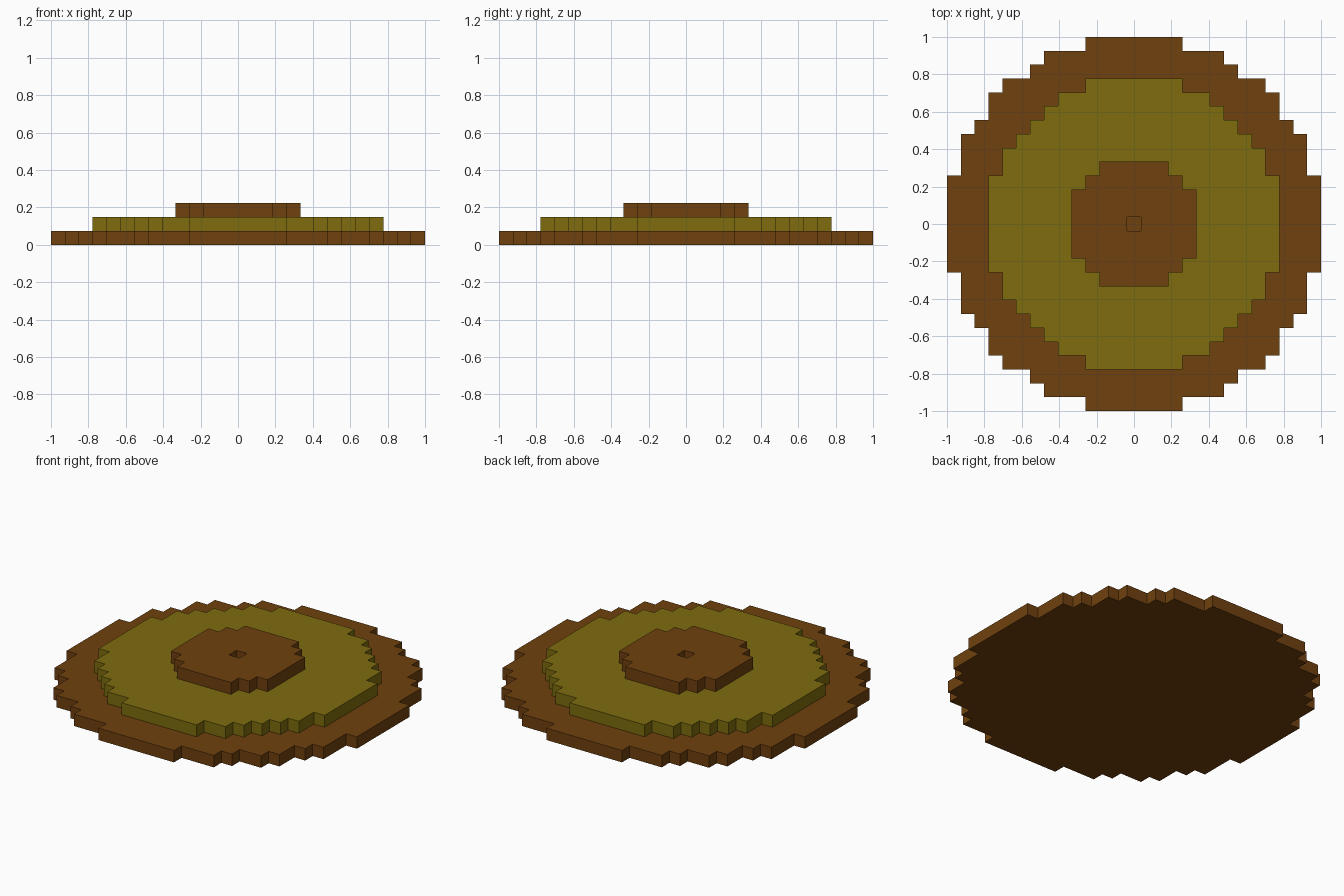
import bpy, bmesh
from mathutils import Vector

if "Cube" in bpy.data.objects:
    bpy.data.objects.remove(bpy.data.objects["Cube"])

CELL = 2 / 27  # the model is a stack of blocks, 27 across

def material(name, rgb):
    m = bpy.data.materials.new(name)
    m.diffuse_color = (*rgb, 1)
    m.use_nodes = True
    m.node_tree.nodes["Principled BSDF"].inputs["Base Color"].default_value = m.diffuse_color
    return m

brown = material("brown", (0.162, 0.053, 0.0045))
olive = material("olive", (0.209, 0.150, 0.0045))

# Half width in blocks of each row, from the middle row outwards
base_rows = [13] * 4 + [12] * 3 + [11, 10, 10, 9, 7, 6, 3]
middle_rows = [10] * 4 + [9, 9, 8, 7, 6, 5, 3]
top_rows = [4] * 3 + [3, 2]

def disc(rows, z, hole=False):
    n = len(rows)
    cells = {(x, y, z) for y in range(1 - n, n)
             for x in range(-rows[abs(y)], rows[abs(y)] + 1)}
    if hole:
        cells.discard((0, 0, z))
    return cells

# The centre pit runs down to the base
layers = [
    ("base_disc", disc(base_rows, 0), brown),
    ("middle_disc", disc(middle_rows, 1, True), olive),
    ("top_disc", disc(top_rows, 2, True), brown),
]
filled = set().union(*(cells for _, cells, _ in layers))

def build(name, cells, mat):
    """Make only the block faces that are exposed."""
    bm = bmesh.new()
    for c in sorted(cells):
        for axis in range(3):
            for s in (-1, 1):
                d = Vector((0, 0, 0))
                d[axis] = s
                if tuple(int(a + b) for a, b in zip(c, d)) in filled:
                    continue
                u, v = Vector((0, 0, 0)), Vector((0, 0, 0))
                u[(axis + 1) % 3] = 0.5
                v[(axis + 2) % 3] = 0.5 * s
                mid = Vector(c) + Vector((0, 0, 0.5)) + d * 0.5
                bm.faces.new([bm.verts.new((mid + p) * CELL)
                              for p in (-u - v, u - v, u + v, v - u)])
    bmesh.ops.remove_doubles(bm, verts=bm.verts, dist=1e-4)
    mesh = bpy.data.meshes.new(name)
    bm.to_mesh(mesh)
    bm.free()
    mesh.materials.append(mat)
    bpy.context.collection.objects.link(bpy.data.objects.new(name, mesh))

for layer in layers:
    build(*layer)
